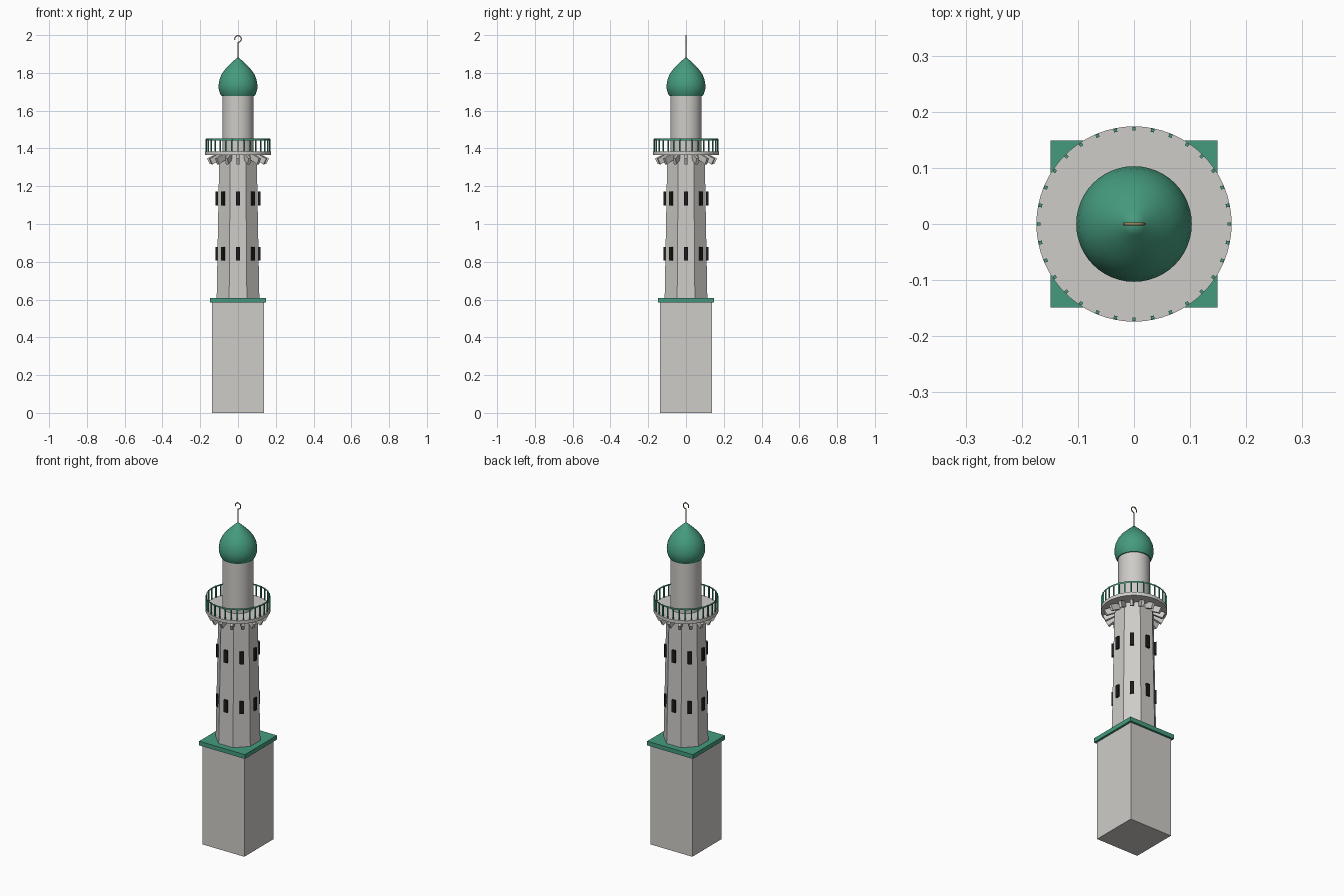
import bpy, bmesh, math
from mathutils import Matrix, Vector

cube = bpy.data.objects.get("Cube")
if cube:
    bpy.data.objects.remove(cube, do_unlink=True)


def material(name, rgb):
    m = bpy.data.materials.new(name)
    m.use_nodes = True
    m.diffuse_color = (*rgb, 1)
    m.node_tree.nodes["Principled BSDF"].inputs["Base Color"].default_value = (*rgb, 1)
    return m


stone = material("pale_stone", (0.62, 0.605, 0.575))
green = material("dome_green", (0.06, 0.33, 0.21))
black = material("window_black", (0.013, 0.012, 0.01))
bronze = material("bronze", (0.34, 0.22, 0.1))


def finish(name, bm, mat, smooth=False):
    bmesh.ops.recalc_face_normals(bm, faces=bm.faces)
    mesh = bpy.data.meshes.new(name)
    bm.to_mesh(mesh)
    bm.free()
    obj = bpy.data.objects.new(name, mesh)
    bpy.context.collection.objects.link(obj)
    mesh.materials.append(mat)
    if smooth:
        bpy.ops.object.select_all(action='DESELECT')
        obj.select_set(True)
        bpy.context.view_layer.objects.active = obj
        bpy.ops.object.shade_smooth_by_angle(angle=math.radians(35))
    return obj


def add_box(bm, size, matrix):
    bmesh.ops.create_cube(bm, size=1, matrix=matrix @ Matrix.Diagonal((*size, 1)))


def block(name, size, z, mat):
    bm = bmesh.new()
    add_box(bm, size, Matrix.Translation((0, 0, z)))
    return finish(name, bm, mat)


def lathe(name, profile, sides, mat, smooth=True, turn=0, caps=True):
    """Stack of rings from (radius, z) pairs."""
    bm = bmesh.new()
    rings = []
    for r, z in profile:
        if r == 0:
            rings.append([bm.verts.new((0, 0, z))] * sides)
            continue
        angles = [turn + math.tau * i / sides for i in range(sides)]
        rings.append([bm.verts.new((r * math.cos(a), r * math.sin(a), z)) for a in angles])
    for low, high in zip(rings, rings[1:]):
        for i in range(sides):
            j = (i + 1) % sides
            bm.faces.new(dict.fromkeys((low[i], low[j], high[j], high[i])))
    if caps:
        for ring in (rings[0], rings[-1]):
            if ring[0] is not ring[1]:
                bm.faces.new(ring)
    return finish(name, bm, mat, smooth)


def radial_boxes(name, count, radius, heights, size, mat, tilt=0):
    """Boxes repeated around the axis, local x pointing outward."""
    bm = bmesh.new()
    for z in heights:
        for i in range(count):
            m = (Matrix.Rotation(math.tau * i / count, 4, 'Z')
                 @ Matrix.Translation((radius, 0, z)) @ Matrix.Rotation(tilt, 4, 'Y'))
            add_box(bm, size, m)
    return finish(name, bm, mat)


# Square base and its green ledge
block("base", (0.274, 0.274, 0.59), 0.295, stone)
block("base_ledge", (0.298, 0.298, 0.025), 0.597, green)

# Tapered octagonal shaft with two rows of windows
corner = 1 / math.cos(math.pi / 8)
lathe("shaft", [(0.113 * corner, 0.605), (0.099 * corner, 1.37)], 8, stone,
      smooth=False, turn=math.pi / 8)
radial_boxes("windows", 8, 0.1125, (0.842, 1.135), (0.011, 0.021, 0.072), black)

# Balcony floor on sloping brackets
radial_boxes("balcony_brackets", 16, 0.121, (1.349,), (0.08, 0.015, 0.034), stone,
             tilt=math.radians(27))
lathe("balcony_floor", [(0.174, 1.364), (0.174, 1.383)], 64, stone)

# Railing
radial_boxes("railing_posts", 32, 0.17, (1.416,), (0.006, 0.006, 0.07), green)
lathe("railing_band", [(0.17, 1.443), (0.17, 1.452)], 64, green, caps=False)

# Upper drum and pointed dome
lathe("drum", [(0.083, 1.38), (0.083, 1.685)], 48, stone)
lathe("dome", [(0.088, 1.678), (0.096, 1.693), (0.102, 1.715), (0.103, 1.735),
               (0.098, 1.765), (0.086, 1.794), (0.067, 1.821), (0.043, 1.845),
               (0.02, 1.867), (0, 1.884)], 48, green)

# Finial pole and open ring
lathe("finial_pole", [(0.003, 1.87), (0.003, 1.963)], 10, bronze)
curve = bpy.data.curves.new("finial_ring", 'CURVE')
curve.dimensions = '3D'
curve.bevel_depth = 0.003
curve.bevel_resolution = 1
curve.use_fill_caps = True
spline = curve.splines.new('POLY')
steps = 24
spline.points.add(steps)
for i, p in enumerate(spline.points):
    a = math.radians(-95 + 295 * i / steps)
    p.co = (0.0175 * math.cos(a), 0, 1.9795 + 0.0175 * math.sin(a), 1)
curve.materials.append(bronze)
bpy.context.collection.objects.link(bpy.data.objects.new("finial_ring", curve))
